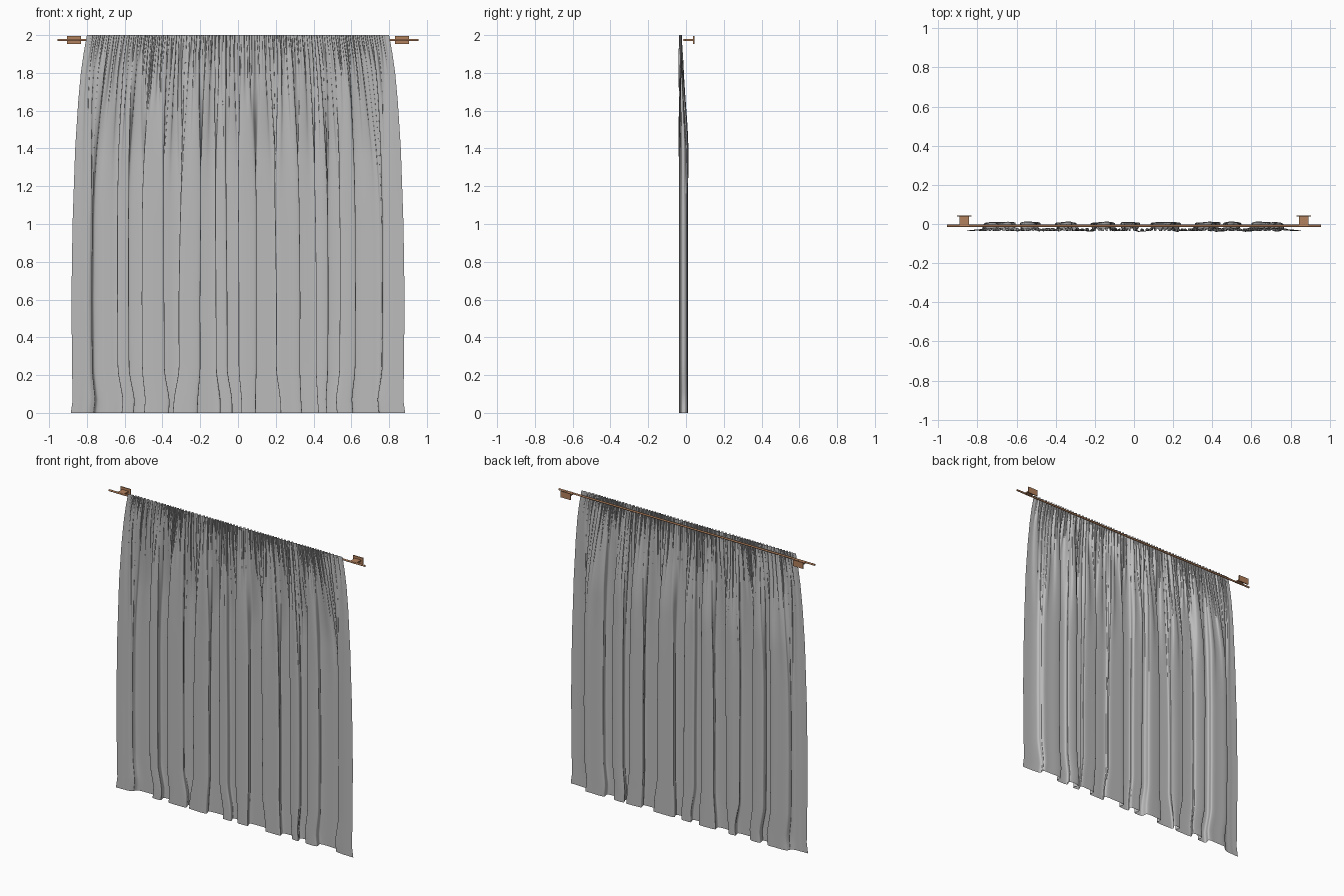
import bpy, bmesh, math, random
from mathutils import Vector

if "Cube" in bpy.data.objects:
    bpy.data.objects.remove(bpy.data.objects["Cube"])

random.seed(4)
TAU = 2 * math.pi


def material(name, rgb):
    m = bpy.data.materials.new(name)
    m.diffuse_color = (*rgb, 1)
    m.use_nodes = True
    m.node_tree.nodes["Principled BSDF"].inputs["Base Color"].default_value = m.diffuse_color
    return m


GREY = material("grey_cloth", (0.50, 0.50, 0.50))
WOOD = material("brown_wood", (0.45, 0.22, 0.11))


def smooth(a, b, v):
    t = min(1, max(0, (v - a) / (b - a)))
    return t * t * (3 - 2 * t)


def lerp_table(table, v):
    for (a, fa), (b, fb) in zip(table, table[1:]):
        if v <= b:
            return fa + (fb - fa) * (v - a) / (b - a)
    return table[-1][1]


# Half width of the curtain by height
WIDTH = [(0, 0.885), (0.07, 0.875), (0.2, 0.878), (0.6, 0.882), (1.0, 0.876),
         (1.4, 0.862), (1.65, 0.846), (1.8, 0.832), (1.9, 0.818), (2.0, 0.80)]
# Centres of the big folds that bulge backwards
BACKS = [-0.67, -0.56, -0.35, -0.15, -0.04, 0.14, 0.38, 0.51, 0.66]
HALF = 0.88
KNOTS = ([(-HALF, -math.pi)] + [(s, TAU * k) for k, s in enumerate(BACKS)]
         + [(HALF, TAU * len(BACKS) - math.pi)])
PLEATS = 72
FADE = [random.uniform(0.12, 0.55) for _ in range(PLEATS + 2)]
SWAY = [random.uniform(-0.03, 0.03) for _ in range(20)]


def fold_shape(s):
    """Phase and overlap of the big folds at cloth position s."""
    for i, ((a, pa), (b, pb)) in enumerate(zip(KNOTS, KNOTS[1:])):
        if s <= b or i == len(KNOTS) - 2:
            period = (b - a) * TAU / (pb - pa)
            return pa + (pb - pa) * (s - a) / (b - a), min(0.032, 0.125 * period)


def cloth_point(s, z):
    p, overlap = fold_shape(s)
    u = (s + HALF) / (2 * HALF)
    # big folds grow from the heading downwards
    big = smooth(2.0, 1.35, z)
    y = -0.029 + 0.016 * big
    y += 0.023 * big * math.tanh(1.5 * math.cos(p)) / math.tanh(1.5)
    x = s + overlap * smooth(1.95, 1.1, z) * math.sin(2 * p)
    # medium gathers
    edge = smooth(0, 0.04, u) * smooth(1, 0.96, u)
    mid = (0.0045 * smooth(1.0, 1.75, z) * smooth(2.0, 1.85, z) + 0.0008) * edge
    q = TAU * (31 * u + 0.4 * math.sin(17 * u) + 0.3 * math.sin(41 * u))
    y += mid * math.cos(q)
    x += mid * 0.9 * math.sin(2 * q)
    # small pleats at the heading, each fading out at its own height
    k = u * PLEATS
    i = int(k)
    f = FADE[i] + (FADE[i + 1] - FADE[i]) * (k - i)
    top = smooth(2.0 - f, 2.0 - f * 0.15, z) * edge
    r = TAU * (k + 0.5 * math.sin(29 * u))
    y += 0.0065 * top * math.cos(r)
    x += 0.0024 * top * math.sin(2 * r)
    # folds drift sideways, most of all near the hem
    drift = u * 18
    j = int(drift)
    w = SWAY[j] + (SWAY[j + 1] - SWAY[j]) * smooth(0, 1, drift - j)
    x += w * edge * (smooth(0.25, 0.04, z) + 0.3 * smooth(1.4, 0.5, z))
    return x * lerp_table(WIDTH, z) / HALF, max(-0.042, y), z


# Curtain: one gathered sheet
COLS, ROWS = 1100, 70
bm = bmesh.new()
grid = []
for r in range(ROWS + 1):
    z = 2.0 * (1 - (r / ROWS) ** 1.25)
    grid.append([bm.verts.new(cloth_point(-HALF + 2 * HALF * c / COLS, z))
                 for c in range(COLS + 1)])
for a, b in zip(grid, grid[1:]):
    for c in range(COLS):
        bm.faces.new((a[c], b[c], b[c + 1], a[c + 1])).smooth = True
mesh = bpy.data.meshes.new("curtain")
bm.to_mesh(mesh)
bm.free()
curtain = bpy.data.objects.new("curtain", mesh)
bpy.context.collection.objects.link(curtain)
mesh.materials.append(GREY)


def box(name, centre, size):
    bpy.ops.mesh.primitive_cube_add(size=1, location=centre)
    o = bpy.context.object
    o.name = name
    o.scale = size
    bpy.ops.object.transform_apply(location=False, rotation=False, scale=True)
    o.data.materials.append(WOOD)
    return o


# Rod behind the heading
bpy.ops.mesh.primitive_cylinder_add(vertices=16, radius=0.006, depth=1.91,
                                    location=(0, -0.009, 1.974),
                                    rotation=(0, math.pi / 2, 0))
rod = bpy.context.object
rod.name = "curtain_rod"
rod.data.materials.append(WOOD)
bpy.ops.object.shade_smooth_by_angle()

# Wall brackets: flat stem and wall plate on each side
for side, sx in (("left", -1), ("right", 1)):
    box(side + "_bracket_stem", (sx * 0.867, 0.013, 1.974), (0.048, 0.054, 0.009))
    box(side + "_bracket_plate", (sx * 0.867, 0.041, 1.974), (0.074, 0.006, 0.042))
